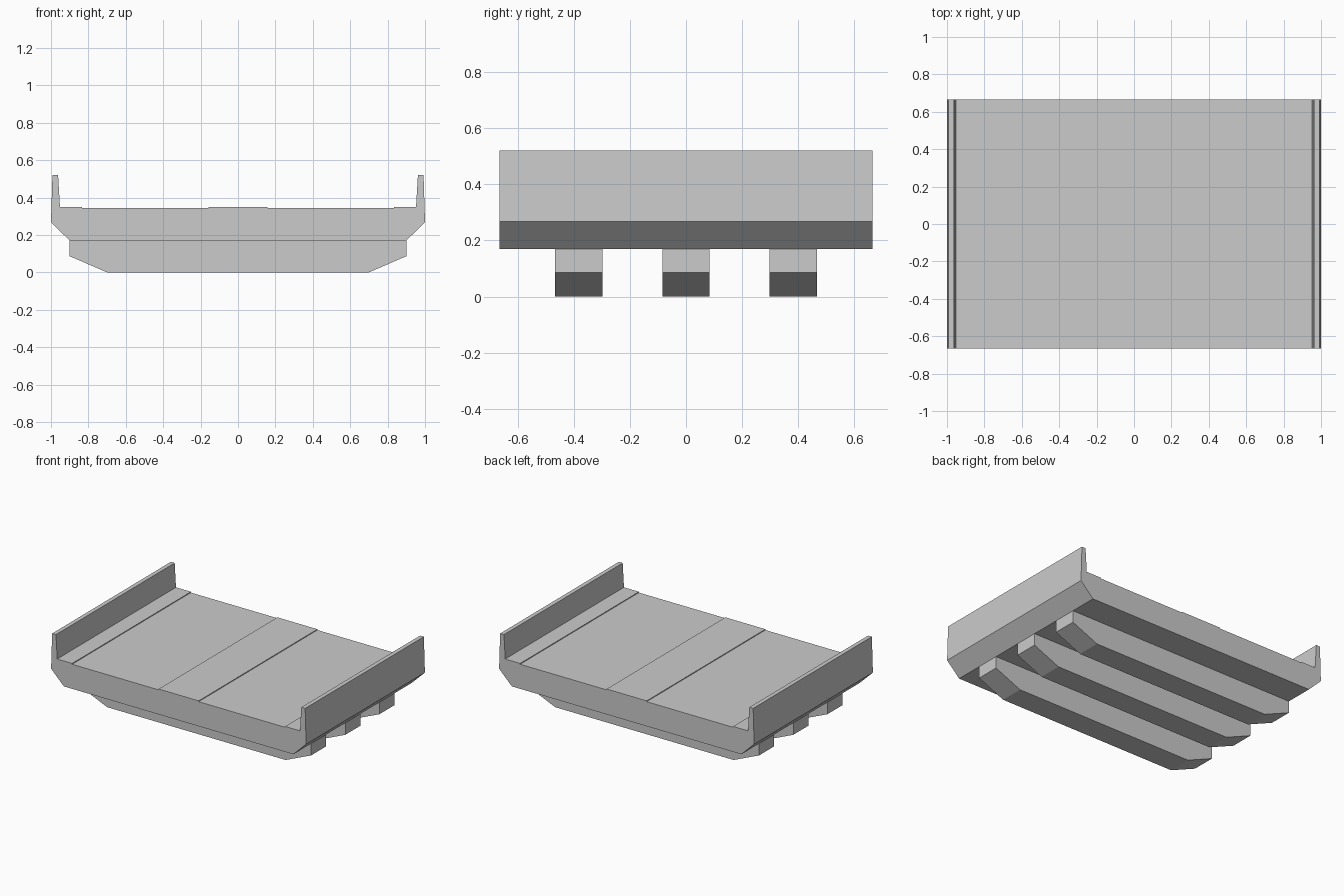
import bpy, bmesh

if "Cube" in bpy.data.objects:
    bpy.data.objects.remove(bpy.data.objects["Cube"])


def extrude_profile(name, half, y0, y1):
    """Mirror a right-half x/z profile across x = 0 and extrude it along y."""
    pts = half + [(-x, z) for x, z in reversed(half)]
    bm = bmesh.new()
    face = bm.faces.new([bm.verts.new((x, y0, z)) for x, z in pts])
    ext = bmesh.ops.extrude_face_region(bm, geom=[face])
    verts = [v for v in ext["geom"] if isinstance(v, bmesh.types.BMVert)]
    bmesh.ops.translate(bm, verts=verts, vec=(0, y1 - y0, 0))
    bmesh.ops.recalc_face_normals(bm, faces=bm.faces)
    mesh = bpy.data.meshes.new(name)
    bm.to_mesh(mesh)
    bm.free()
    obj = bpy.data.objects.new(name, mesh)
    bpy.context.collection.objects.link(obj)
    return obj


# Deck slab with side parapets, raised walkways and a raised median
deck_half = [(0.90, 0.17), (1.0, 0.268), (0.992, 0.52), (0.962, 0.52),
             (0.952, 0.35), (0.835, 0.35), (0.835, 0.344),
             (0.157, 0.344), (0.157, 0.35)]
extrude_profile("bridge_deck", deck_half, -0.665, 0.665)

# Three cross beams with tapered ends under the deck
beam_half = [(0.70, 0.0), (0.90, 0.086), (0.90, 0.17)]
for label, y in (("front", -0.382), ("middle", 0.0), ("back", 0.382)):
    extrude_profile(label + "_cross_beam", beam_half, y - 0.084, y + 0.084)
